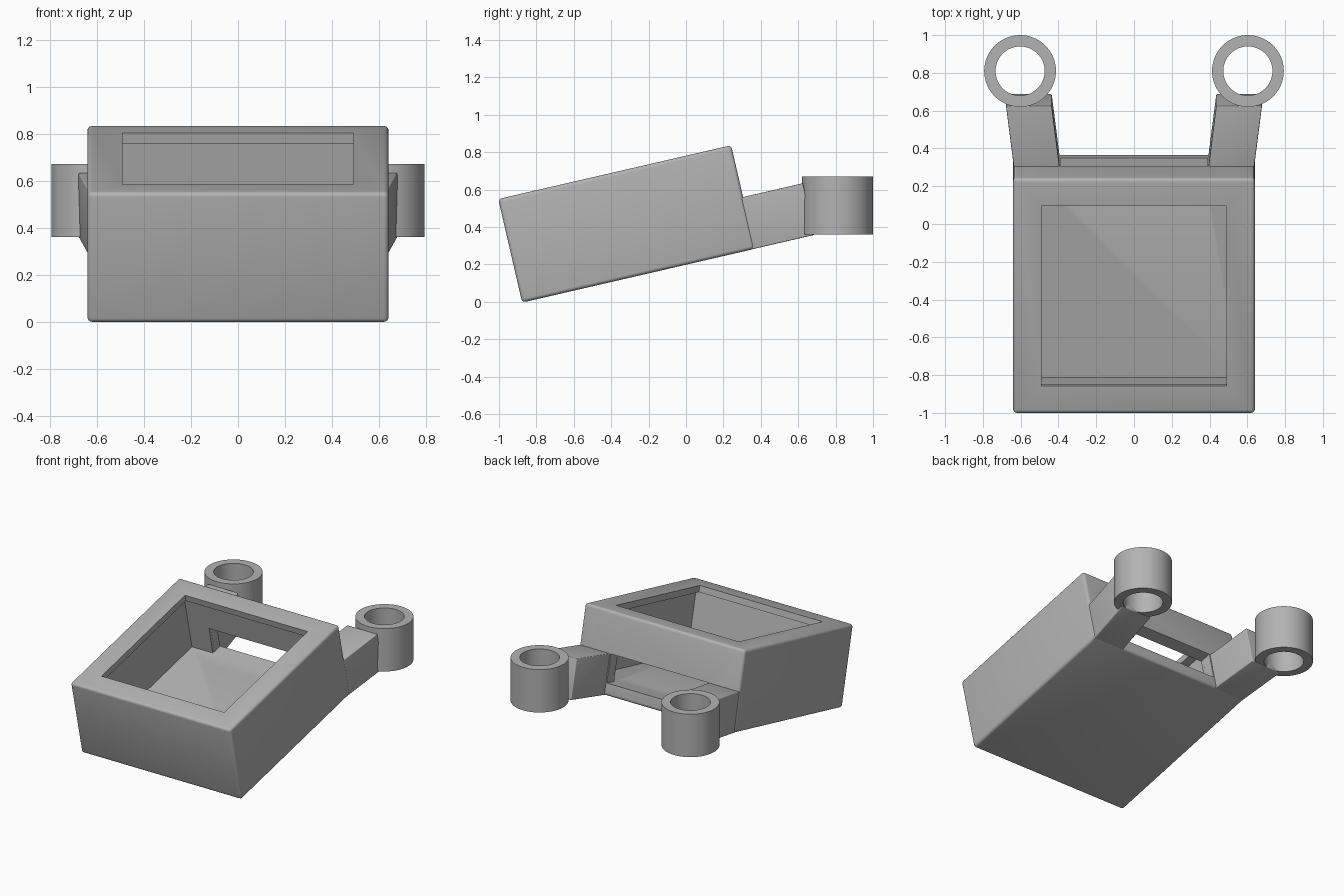
import bpy, bmesh, math
from mathutils import Matrix, Vector

default = bpy.data.objects.get("Cube")
if default:
    bpy.data.objects.remove(default, do_unlink=True)

# Single plain grey
grey = bpy.data.materials.new("plain grey")
grey.use_nodes = True
colour = (0.45, 0.45, 0.45, 1)
grey.diffuse_color = colour
grey.node_tree.nodes["Principled BSDF"].inputs["Base Color"].default_value = colour

# The housing and arms lean back by this tilt
TILT = Matrix.Translation((0, -0.876, -0.004)) @ Matrix.Rotation(math.radians(13), 4, 'X')
HALF, LENGTH, HEIGHT, WALL, RIM = 0.64, 1.278, 0.568, 0.085, 0.15


def finish(name, bm, matrix=Matrix()):
    bmesh.ops.recalc_face_normals(bm, faces=bm.faces)
    mesh = bpy.data.meshes.new(name)
    bm.to_mesh(mesh)
    bm.free()
    mesh.transform(matrix)
    mesh.materials.append(grey)
    obj = bpy.data.objects.new(name, mesh)
    bpy.context.collection.objects.link(obj)
    return obj


def block(name, low, high, shear=0.0, bevel=0.0):
    """Tilted box between two corners, optionally sheared sideways along its length."""
    bm = bmesh.new()
    bmesh.ops.create_cube(bm, size=1)
    low, high = Vector(low), Vector(high)
    for v in bm.verts:
        v.co = Vector([a + (b - a) * (c + 0.5) for a, b, c in zip(low, high, v.co)])
        v.co.x += shear * (v.co.y - low.y)
    if bevel:
        bmesh.ops.bevel(bm, geom=bm.edges[:], offset=bevel, segments=4,
                        profile=0.5, affect='EDGES')
    return finish(name, bm, TILT)


def cut(target, cutter):
    cutter.hide_render = True
    mod = target.modifiers.new("cut", 'BOOLEAN')
    mod.operation = 'DIFFERENCE'
    mod.solver = 'EXACT'
    mod.object = cutter
    bpy.context.view_layer.objects.active = target
    bpy.ops.object.modifier_apply(modifier=mod.name)
    bpy.data.objects.remove(cutter, do_unlink=True)


def smooth(obj):
    bpy.ops.object.select_all(action='DESELECT')
    obj.select_set(True)
    bpy.context.view_layer.objects.active = obj
    bpy.ops.object.shade_smooth_by_angle(angle=math.radians(32))


# Housing: hollow, with a lipped window on top and a slot low in the back wall
housing = block("housing", (-HALF, 0, 0), (HALF, LENGTH, HEIGHT), bevel=0.02)
cut(housing, block("cavity", (-HALF + WALL, WALL, WALL),
                   (HALF - WALL, LENGTH - WALL, HEIGHT - 0.046)))
cut(housing, block("window", (-HALF + RIM, RIM, 0.3),
                   (HALF - RIM, LENGTH - RIM, HEIGHT + 0.1)))
cut(housing, block("slot", (-0.388, LENGTH - 0.2, WALL), (0.388, LENGTH + 0.1, HEIGHT / 2)))
smooth(housing)


def ring(name, x, y, z0, z1, outer, inner, sides=64):
    """Upright tube from a rectangular section swept round."""
    bm = bmesh.new()
    section = [(inner, z0), (outer, z0), (outer, z1), (inner, z1)]
    loops = []
    for i in range(sides):
        a = math.tau * i / sides
        loops.append([bm.verts.new((x + r * math.cos(a), y + r * math.sin(a), z))
                      for r, z in section])
    for i in range(sides):
        p, q = loops[i], loops[(i + 1) % sides]
        for k in range(4):
            m = (k + 1) % 4
            bm.faces.new((p[k], q[k], q[m], p[m]))
    return finish(name, bm)


# Arms splay outward from the back of the housing, each ending in an upright ring
for side, s in (("left", 1), ("right", -1)):
    near, far = sorted((s * 0.386, s * 0.628))
    smooth(block(side + "_arm", (near, LENGTH - 0.07, 0.001), (far, 1.606, HEIGHT / 2),
                 shear=s * 0.125, bevel=0.006))
    smooth(ring(side + "_ring", s * 0.603, 0.81, 0.36, 0.67, 0.19, 0.13))
